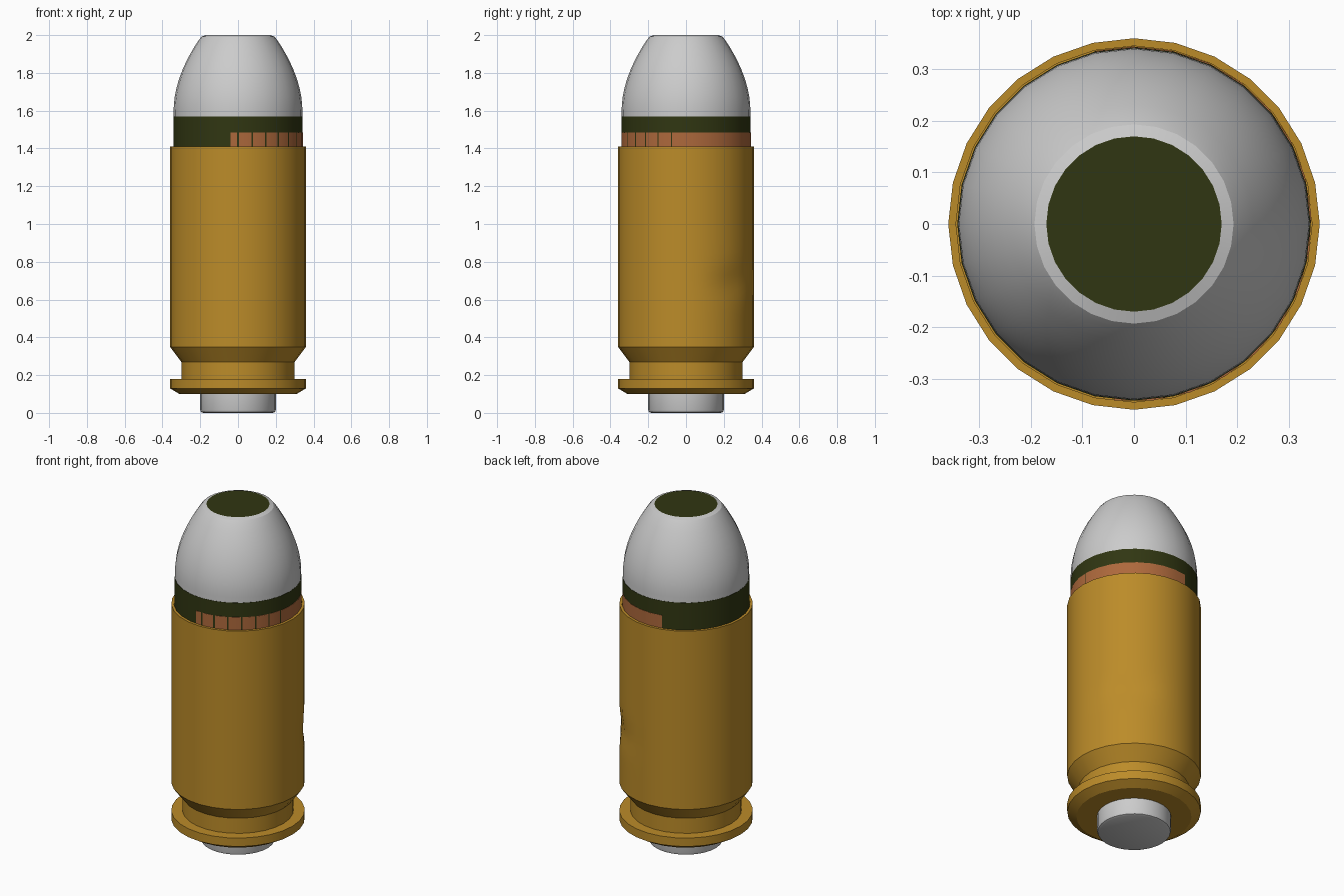
import bpy, bmesh, math

if "Cube" in bpy.data.objects:
    bpy.data.objects.remove(bpy.data.objects["Cube"])

SEG = 28


def material(name, rgb):
    m = bpy.data.materials.new(name)
    m.diffuse_color = (*rgb, 1)
    m.use_nodes = True
    m.node_tree.nodes["Principled BSDF"].inputs["Base Color"].default_value = m.diffuse_color
    return m


def lathe(name, profile, mat=None, start=0, sweep=360, closed=False, shape=None):
    """Revolve (radius, z) points about z; partial sweeps get end caps."""
    bm = bmesh.new()
    full = sweep == 360
    steps = SEG if full else round(SEG * sweep / 360)
    cols = []
    for i in range(steps if full else steps + 1):
        a = math.radians(start + sweep * i / steps)
        col = []
        for r, z in profile:
            rr = shape(r, z, a) if shape else r
            col.append(bm.verts.new((rr * math.cos(a), rr * math.sin(a), z)))
        cols.append(col)
    n = len(profile)
    for i in range(steps):
        c, d = cols[i], cols[(i + 1) % len(cols)]
        for j in range(n if closed else n - 1):
            k = (j + 1) % n
            bm.faces.new((c[j], d[j], d[k], c[k]))
    if full and not closed:
        bm.faces.new([c[0] for c in cols])
        bm.faces.new([c[-1] for c in cols])
    elif not full:
        bm.faces.new(cols[0])
        bm.faces.new(cols[-1])
    bmesh.ops.recalc_face_normals(bm, faces=bm.faces)
    me = bpy.data.meshes.new(name)
    bm.to_mesh(me)
    bm.free()
    ob = bpy.data.objects.new(name, me)
    bpy.context.collection.objects.link(ob)
    if mat:
        me.materials.append(mat)
    bpy.ops.object.select_all(action='DESELECT')
    ob.select_set(True)
    bpy.context.view_layer.objects.active = ob
    bpy.ops.object.shade_smooth_by_angle(angle=math.radians(25))
    return ob


brass = material("brass", (0.50, 0.26, 0.022))
copper = material("copper", (0.42, 0.14, 0.045))
green = material("dark_green", (0.03, 0.037, 0.006))


# Shallow dent in the case wall, on the back right
def dent(r, z, a):
    if r < 0.355 or not 0.45 < z < 0.95:
        return r
    return r - 0.016 * math.exp(-((z - 0.69) / 0.08) ** 2 - ((a - math.pi / 4) / 0.3) ** 2)


# Case: chamfered rim, extractor groove, straight wall, open mouth
wall = [(0.36, 0.45 + 0.04 * i) for i in range(13)]
lathe("case",
      [(0.31, 0.10), (0.36, 0.13), (0.36, 0.18), (0.30, 0.18), (0.30, 0.27), (0.36, 0.35)]
      + wall + [(0.36, 1.41), (0.345, 1.41), (0.345, 1.20)],
      brass, shape=dent)

# Primer with a softened lower edge
lathe("primer", [(0.185, 0.0), (0.196, 0.005), (0.20, 0.016), (0.20, 0.11)])

# Bullet: straight shank, rounded nose, recess for the core
nose = [(0.341 - 0.134 * (i / 10) ** 1.9, 1.60 + 0.375 * i / 10) for i in range(11)]
lathe("bullet", [(0.341, 1.21)] + nose
      + [(0.193, 1.992), (0.17, 2.0), (0.17, 1.95)])
lathe("nose_core", [(0.17, 1.95), (0.17, 2.0)], green)

# Painted bands around the shank; the copper one covers only part of the turn
lathe("green_band", [(0.335, 1.35), (0.3425, 1.35), (0.3425, 1.57), (0.335, 1.57)],
      green, closed=True)
lathe("copper_band", [(0.335, 1.35), (0.344, 1.35), (0.344, 1.485), (0.335, 1.485)],
      copper, start=-360 / SEG * 7.5, sweep=360 / SEG * 15.5, closed=True)
